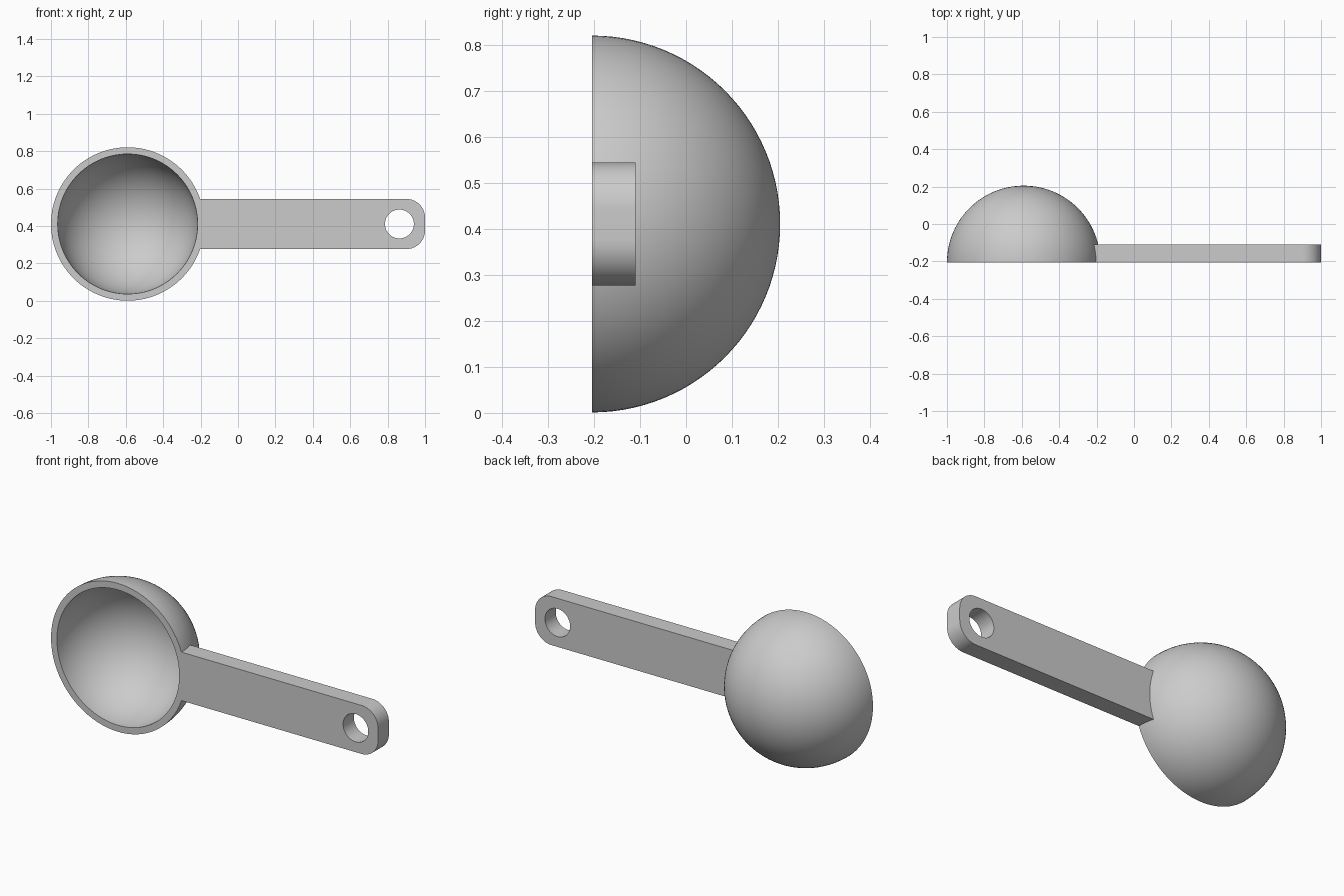
import bpy, bmesh
from math import sin, cos, pi, asin, radians
from mathutils import Matrix, Vector

if "Cube" in bpy.data.objects:
    bpy.data.objects.remove(bpy.data.objects["Cube"], do_unlink=True)

grey = bpy.data.materials.new("light grey plastic")
grey.use_nodes = True
COLOUR = (0.6, 0.6, 0.6, 1)
grey.diffuse_color = COLOUR
grey.node_tree.nodes["Principled BSDF"].inputs["Base Color"].default_value = COLOUR

BOWL_X, MID_Z, FRONT_Y = -0.59, 0.411, -0.205
OUTER, INNER = 0.41, 0.374
HALF_W, THICK, CORNER = 0.134, 0.095, 0.1


def arc(cx, cy, r, start, end, n):
    """Points on a circular arc, angles in radians."""
    return [(cx + r * cos(start + (end - start) * i / n),
             cy + r * sin(start + (end - start) * i / n)) for i in range(n + 1)]


def finish(bm, name, angle):
    mesh = bpy.data.meshes.new(name)
    bm.to_mesh(mesh)
    bm.free()
    obj = bpy.data.objects.new(name, mesh)
    bpy.context.collection.objects.link(obj)
    mesh.materials.append(grey)
    bpy.ops.object.select_all(action="DESELECT")
    obj.select_set(True)
    bpy.context.view_layer.objects.active = obj
    bpy.ops.object.shade_smooth_by_angle(angle=radians(angle))
    return obj


# Bowl: a hemispherical shell spun about its depth axis
bm = bmesh.new()
profile = arc(0, 0, INNER, pi / 2, 0, 28) + arc(0, 0, OUTER, 0, pi / 2, 28)
verts = [bm.verts.new((BOWL_X + r, FRONT_Y + d, MID_Z)) for r, d in profile]
edges = [bm.edges.new(pair) for pair in zip(verts, verts[1:])]
bmesh.ops.spin(bm, geom=verts + edges, cent=(BOWL_X, FRONT_Y, MID_Z),
               axis=(0, 1, 0), angle=2 * pi, steps=112)
bmesh.ops.remove_doubles(bm, verts=bm.verts[:], dist=0.0001)
bmesh.ops.recalc_face_normals(bm, faces=bm.faces[:])
finish(bm, "bowl", 30)

# Handle: rounded strip whose inner end follows the bowl wall
seat = INNER + 0.003
sweep = asin(HALF_W / seat)
outline = arc(BOWL_X, 0, seat, sweep, -sweep, 12)
outline += arc(1 - CORNER, -HALF_W + CORNER, CORNER, -pi / 2, 0, 16)
outline += arc(1 - CORNER, HALF_W - CORNER, CORNER, 0, pi / 2, 16)
hole = arc(0.863, 0, 0.077, 0, 2 * pi, 64)[:-1]

bm = bmesh.new()
for loop in (outline, hole):
    ring = [bm.verts.new((x, FRONT_Y, MID_Z + z)) for x, z in loop]
    for a, b in zip(ring, ring[1:] + ring[:1]):
        bm.edges.new((a, b))
bmesh.ops.triangle_fill(bm, use_beauty=True, edges=bm.edges[:], normal=(0, -1, 0))
back = bmesh.ops.extrude_face_region(bm, geom=bm.faces[:], use_keep_orig=True)
bmesh.ops.translate(bm, vec=(0, THICK, 0),
                    verts=[g for g in back["geom"] if isinstance(g, bmesh.types.BMVert)])
bmesh.ops.recalc_face_normals(bm, faces=bm.faces[:])
finish(bm, "handle", 30)
